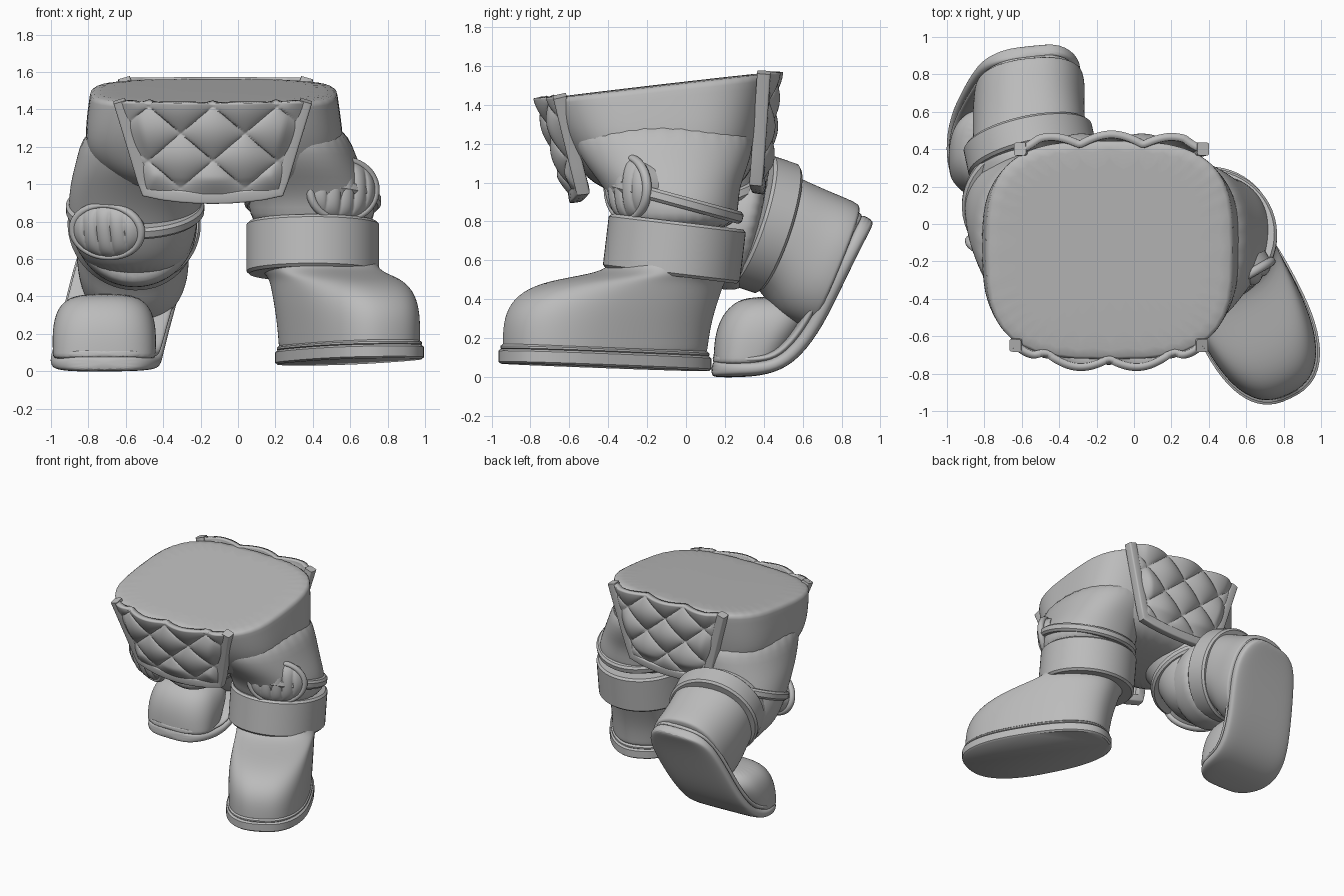
import bpy, bmesh, math
from mathutils import Vector, Matrix

cube = bpy.data.objects.get("Cube")
if cube:
    bpy.data.objects.remove(cube, do_unlink=True)

grey = bpy.data.materials.new("plain grey")
grey.use_nodes = True
grey.diffuse_color = (0.5, 0.5, 0.5, 1)
for node in grey.node_tree.nodes:
    if node.type == 'BSDF_PRINCIPLED':
        node.inputs["Base Color"].default_value = (0.5, 0.5, 0.5, 1)


def lerp(a, b, t):
    return a + (b - a) * t


def finish(ob, angle):
    ob.data.materials.clear()
    ob.data.materials.append(grey)
    bpy.ops.object.select_all(action='DESELECT')
    ob.select_set(True)
    bpy.context.view_layer.objects.active = ob
    bpy.ops.object.shade_smooth_by_angle(angle=math.radians(angle))
    return ob


def to_object(name, bm, angle=40):
    bmesh.ops.recalc_face_normals(bm, faces=bm.faces)
    mesh = bpy.data.meshes.new(name)
    bm.to_mesh(mesh)
    bm.free()
    ob = bpy.data.objects.new(name, mesh)
    bpy.context.collection.objects.link(ob)
    return finish(ob, angle)


def loft(name, rings, n=32, e=2.0, taper=0.0, sub=2):
    """Skin superellipse rings, each given as centre and two half axes."""
    bm = bmesh.new()
    loops = []
    for c, u, v in rings:
        c, u, v = Vector(c), Vector(u), Vector(v)
        loop = []
        for i in range(n):
            a = math.tau * i / n
            ca, sa = math.cos(a), math.sin(a)
            p = math.copysign(abs(ca) ** (2 / e), ca)
            q = math.copysign(abs(sa) ** (2 / e), sa)
            loop.append(bm.verts.new(c + u * p + v * q * (1 + taper * p)))
        loops.append(loop)
    for a, b in zip(loops, loops[1:]):
        for i in range(n):
            j = (i + 1) % n
            bm.faces.new((a[i], a[j], b[j], b[i]))
    bm.faces.new(loops[0])
    bm.faces.new(loops[-1])
    ob = to_object(name, bm, 75 if sub else 40)
    if sub:
        mod = ob.modifiers.new("smooth", 'SUBSURF')
        mod.levels = mod.render_levels = sub
    return ob


def level(x, y, z, rx, ry, tilt=0.0):
    return (x, y, z), (rx, 0, 0), (0, ry, tilt * ry)


def band(name, centre, axis, r, half, lip=0.015):
    """Round band with a small bevel, used for cuffs and straps."""
    axis = Vector(axis).normalized()
    u = axis.orthogonal().normalized()
    v = axis.cross(u)
    c = Vector(centre)
    steps = ((-half, r - lip), (lip - half, r), (half - lip, r), (half, r - lip))
    return loft(name, [(c + axis * h, u * k, v * k) for h, k in steps], n=56, sub=0)


def sweep(name, points, sides, widths, thick, e=4, sub=2, n=20):
    """Flat strip along a path, given its sideways direction and half widths."""
    pts = [Vector(p) for p in points]
    rings = []
    for i, p in enumerate(pts):
        tangent = (pts[min(i + 1, len(pts) - 1)] - pts[max(i - 1, 0)]).normalized()
        normal = Vector(sides[i]).cross(tangent).normalized()
        side = tangent.cross(normal)
        rings.append((p, side * widths[i], normal * thick))
    return loft(name, rings, n=n, e=e, sub=sub)


# Shorts, cut off by a sloping plane
SLOPE = 0.116


def cut_height(y):
    return 1.43 + SLOPE * (y + 0.78)


loft("shorts", [
    level(-.13, -.14, cut_height(-.14), .66, .59, SLOPE),
    level(-.13, -.14, 1.495, .66, .59, SLOPE),
    level(-.13, -.13, 1.3, .69, .54, .06),
    level(-.12, -.11, 1.14, .69, .475),
    level(-.11, -.1, 1.02, .56, .42),
    level(-.09, -.08, .93, .36, .28)], n=40, e=3.2)

# Thighs
loft("left_thigh", [level(.22, -.13, 1.36, .34, .48), level(.3, -.11, 1.15, .33, .46),
                    level(.365, -.08, 1.0, .335, .36), level(.4, -.05, .88, .34, .32),
                    level(.4, -.05, .74, .32, .31)], e=2.2)
loft("right_thigh", [level(-.43, -.11, 1.36, .38, .48), level(-.48, -.05, 1.13, .385, .44),
                     level(-.53, .02, 1.0, .37, .37), level(-.56, .1, .85, .35, .32),
                     level(-.56, .15, .72, .335, .3), level(-.555, .19, .6, .285, .26),
                     level(-.55, .22, .51, .17, .17)], e=2.1)
loft("right_knee_back", [((-.55, y, .78), (r, 0, 0), (0, .06, r)) for y, r in
                         ((.1, .29), (.18, .325), (.28, .335), (.4, .33))])

# Cuffs and straps
band("left_cuff", (.4, -.06, .66), (0, .12, 1), .355, .14)
band("right_cuff", (-.555, .40, .785), (-.2, .92, -.31), .35, .08)
band("left_strap", (.4, -.06, .91), (0, .26, .96), .365, .032)
band("right_strap", (-.55, .1, .87), (0, -.38, .92), .37, .032)


# Quilted flaps with a raised border
def flap(name, sgn, xc, w_top, w_bot, out_top, out_bot, z_bot, curve):
    def surface(s, t, puff=0.0):
        dx = s * lerp(w_bot, w_top, t)
        out = lerp(out_bot, out_top, t) - curve * dx * dx
        z = lerp(z_bot - .035 * (1 - s * s), cut_height(sgn * out), t)
        if puff:
            a, b = dx / .34 + (z - 1.13) / .29, dx / .34 - (z - 1.13) / .29
            puff *= min(1, (1 - abs(s)) * 5, t * 5)
            out += puff * math.sqrt(abs(math.sin(math.pi * a) * math.sin(math.pi * b)))
        return Vector((xc + dx, sgn * out, z))

    bm = bmesh.new()
    bmesh.ops.create_grid(bm, x_segments=72, y_segments=56, size=1)
    for v in bm.verts:
        v.co = surface(v.co.x, (v.co.y + 1) / 2, .05)
    quilt = to_object(name + "_quilt", bm, 80)
    mod = quilt.modifiers.new("thickness", 'SOLIDIFY')
    mod.thickness, mod.offset = .04, 0

    steps = [i / 8 for i in range(9)]
    path = [(-1, 1 - t) for t in steps] + [(2 * t - 1, 0) for t in steps[1:]] + [(1, t) for t in steps[1:]]
    pts = [surface(s, t) for s, t in path]
    sides = []
    for i in range(len(pts)):
        tangent = pts[min(i + 1, len(pts) - 1)] - pts[max(i - 1, 0)]
        sides.append(tangent.cross(Vector((0, sgn, -.15))).normalized())
    sweep(name + "_border", pts, sides, [.033] * len(pts), .035, e=6, sub=0, n=24)


flap("front_flap", -1, -.135, .5, .355, .725, .57, .965, .3)
flap("back_flap", 1, -.12, .49, .33, .43, .375, 1.01, .12)


# Ribbed knee pads
def knee_pad(name, centre, normal, rx, ry):
    n = Vector(normal).normalized()
    x = Vector((0, 0, 1)).cross(n).normalized()
    y = n.cross(x)
    frame = Matrix((x, y, n)).transposed().to_4x4()
    frame.translation = Vector(centre)
    bm = bmesh.new()
    bmesh.ops.create_grid(bm, x_segments=60, y_segments=30, size=1)
    for v in bm.verts:
        a, b = v.co.x, v.co.y
        px, py = a * math.sqrt(1 - b * b / 2), b * math.sqrt(1 - a * a / 2)
        rr = min(1, px * px + py * py)
        rib = math.sqrt(abs(math.cos(2.5 * math.pi * px)))
        v.co = frame @ Vector((px * rx, py * ry, .05 * math.sqrt(1 - rr) + .02 * rib * (1 - rr * rr)))
    to_object(name + "_ribs", bm, 80)
    bpy.ops.mesh.primitive_torus_add(major_radius=1, minor_radius=.12, major_segments=48, minor_segments=12)
    rim = bpy.context.object
    rim.name = name + "_rim"
    rim.data.transform(frame @ Matrix.Diagonal((rx, ry, .2, 1)))
    finish(rim, 60)
    c = Vector(centre)
    loft(name + "_back", [(c + n * h, x * rx, y * ry) for h in (-.07, -.005)], n=48, sub=0)


knee_pad("left_pad", (.56, -.3, .97), (.5, -.87, 0), .2, .16)
knee_pad("right_pad", (-.7, -.16, .75), (-.35, -.87, -.28), .195, .145)

# Left boot, flat on the ground and turned outward
AXIS = Vector((.44, -.9, 0)).normalized()
ACROSS = Vector((.9, .44, 0)).normalized()
FOOT = Vector((.585, -.41, 0))


def foot_ring(z, t0, t1, w, slope=0.0):
    half = (t1 - t0) / 2
    c = FOOT + AXIS * (t0 + t1) / 2 + Vector((0, 0, z))
    return c, AXIS * half + Vector((0, 0, slope * half)), ACROSS * w


loft("left_boot", [foot_ring(*r) for r in (
    (.11, -.55, .56, .285), (.13, -.55, .56, .285), (.26, -.57, .56, .29),
    (.36, -.6, .53, .293), (.44, -.63, .45, .29), (.495, -.65, .3, .285),
    (.53, -.68, .04, .29), (.57, -.7, -.09, .3), (.68, -.71, -.09, .31))], e=2.5, taper=.06)
for part, z0, z1, grow in (("left_sole", .05, .125, .02), ("left_welt", .12, .15, .01)):
    loft(part, [foot_ring(z, -.55 - g, .56 + g, .283 + g, .035) for z, g in (
        (z0, grow - .012), (z0 + .01, grow), (z1 - .01, grow), (z1, grow - .012))],
        n=64, e=2.5, taper=.06, sub=0)

# Right boot, toe on the ground and heel raised
sole_path = ((-.715, .13, .045, .12), (-.715, .17, .04, .22), (-.715, .28, .04, .285),
             (-.71, .42, .05, .3), (-.69, .55, .12, .295), (-.65, .66, .28, .29),
             (-.6, .75, .47, .295), (-.55, .84, .66, .285), (-.54, .9, .77, .22),
             (-.55, .93, .82, .12))
pts = [Vector(p[:3]) for p in sole_path]
sides = [Vector((1, .012 * i, .004 * i)).normalized() for i in range(len(pts))]
widths = [p[3] for p in sole_path]
sweep("right_sole", pts, sides, widths, .042)
lift = []
for i, p in enumerate(pts):
    tangent = pts[min(i + 1, len(pts) - 1)] - pts[max(i - 1, 0)]
    lift.append(p + sides[i].cross(tangent).normalized() * .05)
sweep("right_welt", lift, sides, [w * .96 for w in widths], .022)

loft("right_boot_heel", [
    ((-.56, .38, .79), (0, .1, .28), (.305, .06, 0)),
    ((-.56, .48, .745), (0, .1, .28), (.3, .06, 0)),
    ((-.565, .59, .645), (0, .135, .315), (.3, .05, 0)),
    ((-.56, .70, .595), (0, .14, .32), (.3, .03, 0)),
    ((-.56, .755, .57), (0, .13, .32), (.29, .03, 0)),
    ((-.56, .77, .56), (0, .13, .31), (.28, .03, 0))], e=2.3)
loft("right_boot_toe", [
    level(-.715, (y0 + y1) / 2, z, w, (y1 - y0) / 2) for z, y0, y1, w in (
        (.06, .14, .5, .275), (.08, .14, .5, .275), (.2, .145, .58, .28),
        (.3, .175, .64, .265), (.37, .23, .62, .225), (.415, .31, .58, .14))], e=2.6)
